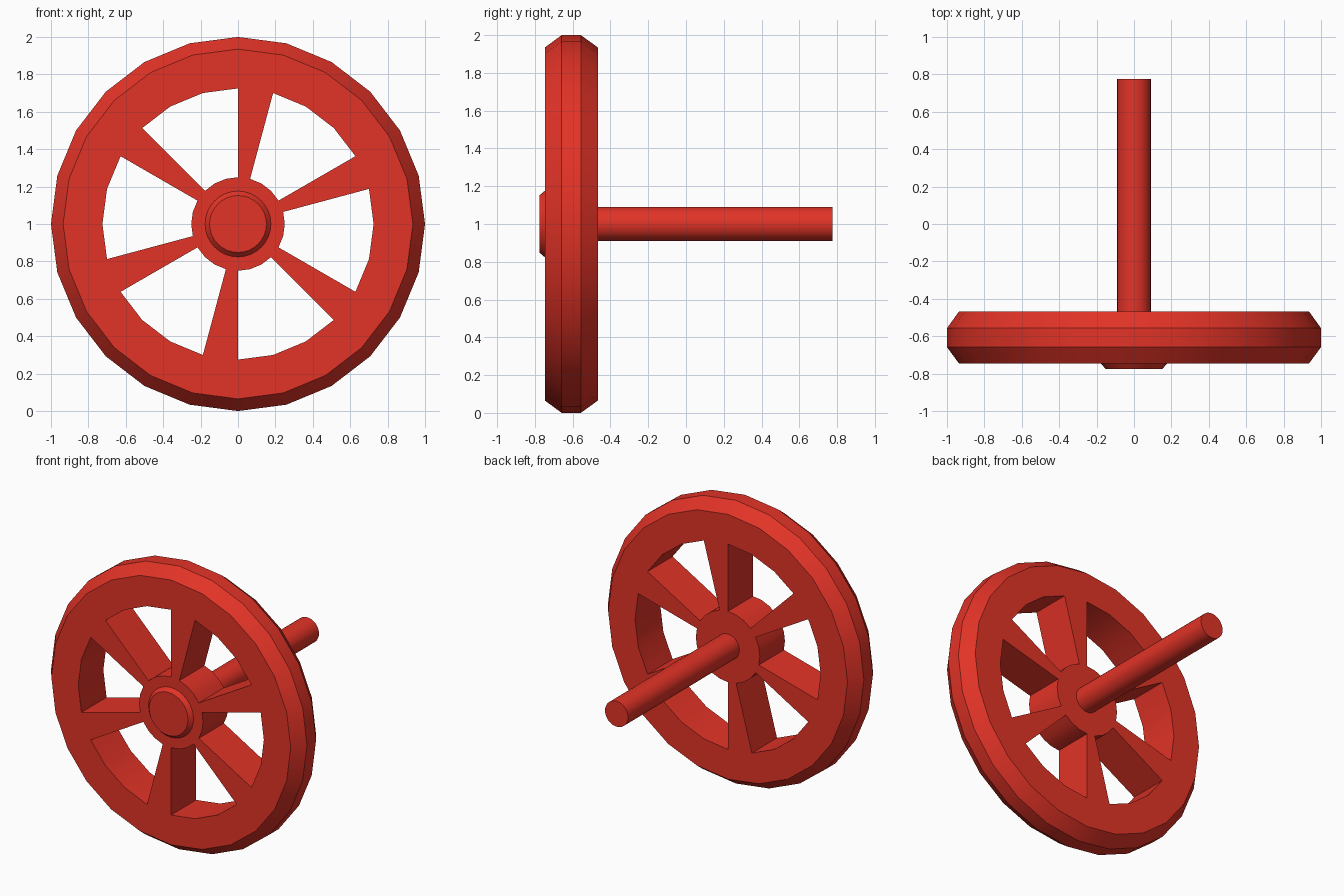
import bpy
import bmesh
import math

cube = bpy.data.objects.get("Cube")
if cube:
    bpy.data.objects.remove(cube, do_unlink=True)

# One red paint for everything
red = bpy.data.materials.new("red")
red.use_nodes = True
RED = (0.76, 0.033, 0.02, 1)
red.diffuse_color = RED
red.node_tree.nodes["Principled BSDF"].inputs["Base Color"].default_value = RED

CENTRE_Z = 1.0
FRONT, BACK = -0.747, -0.467


class RoundPart:
    """Mesh built from rings of vertices around the axle line (y axis)."""

    def __init__(self, name, sides):
        self.name, self.sides = name, sides
        self.bm = bmesh.new()
        self.cache = {}

    def vert(self, i, r, y):
        key = (i % self.sides, r, y)
        if key not in self.cache:
            a = math.tau * key[0] / self.sides
            self.cache[key] = self.bm.verts.new(
                (r * math.cos(a), y, CENTRE_Z + r * math.sin(a)))
        return self.cache[key]

    def band(self, i, a, b):
        """Quad in sector i between profile points a and b, each (radius, y)."""
        self.bm.faces.new([self.vert(i, *a), self.vert(i + 1, *a),
                           self.vert(i + 1, *b), self.vert(i, *b)])

    def wall(self, i, r0, r1):
        """Radial wall through the thickness of the wheel."""
        self.bm.faces.new([self.vert(i, r0, FRONT), self.vert(i, r1, FRONT),
                           self.vert(i, r1, BACK), self.vert(i, r0, BACK)])

    def disc(self, r, y):
        self.bm.faces.new([self.vert(i, r, y) for i in range(self.sides)])

    def finish(self):
        bmesh.ops.recalc_face_normals(self.bm, faces=self.bm.faces[:])
        mesh = bpy.data.meshes.new(self.name)
        self.bm.to_mesh(mesh)
        self.bm.free()
        mesh.materials.append(red)
        obj = bpy.data.objects.new(self.name, mesh)
        bpy.context.collection.objects.link(obj)
        bpy.ops.object.select_all(action='DESELECT')
        obj.select_set(True)
        bpy.context.view_layer.objects.active = obj
        bpy.ops.object.shade_smooth_by_angle(angle=math.radians(30))


def turned(name, sides, profile):
    """Solid of revolution with flat ends."""
    part = RoundPart(name, sides)
    for a, b in zip(profile, profile[1:]):
        for i in range(sides):
            part.band(i, a, b)
    part.disc(*profile[0])
    part.disc(*profile[-1])
    part.finish()


# Wheel: bevelled rim, six wedge spokes and hub in one piece
HUB, INNER, LIP = 0.25, 0.725, 0.935
rim_profile = [(INNER, FRONT), (LIP, FRONT), (1, -0.658),
               (1, -0.557), (LIP, BACK), (INNER, BACK)]
wheel = RoundPart("wheel", 24)
for i in range(wheel.sides):
    for a, b in zip(rim_profile, rim_profile[1:]):
        wheel.band(i, a, b)
    if i % 4 == 1:  # spoke sector
        for y in (FRONT, BACK):
            wheel.band(i, (HUB, y), (INNER, y))
        wheel.wall(i, HUB, INNER)
        wheel.wall(i + 1, HUB, INNER)
    else:  # opening sector
        for r in (HUB, INNER):
            wheel.band(i, (r, FRONT), (r, BACK))
wheel.disc(HUB, FRONT)
wheel.disc(HUB, BACK)
wheel.finish()

# Hub cap and axle
turned("hub_cap", 32, [(0.176, FRONT + 0.01), (0.176, FRONT), (0.152, -0.775)])
turned("axle", 32, [(0.09, BACK - 0.05), (0.09, 0.775)])
